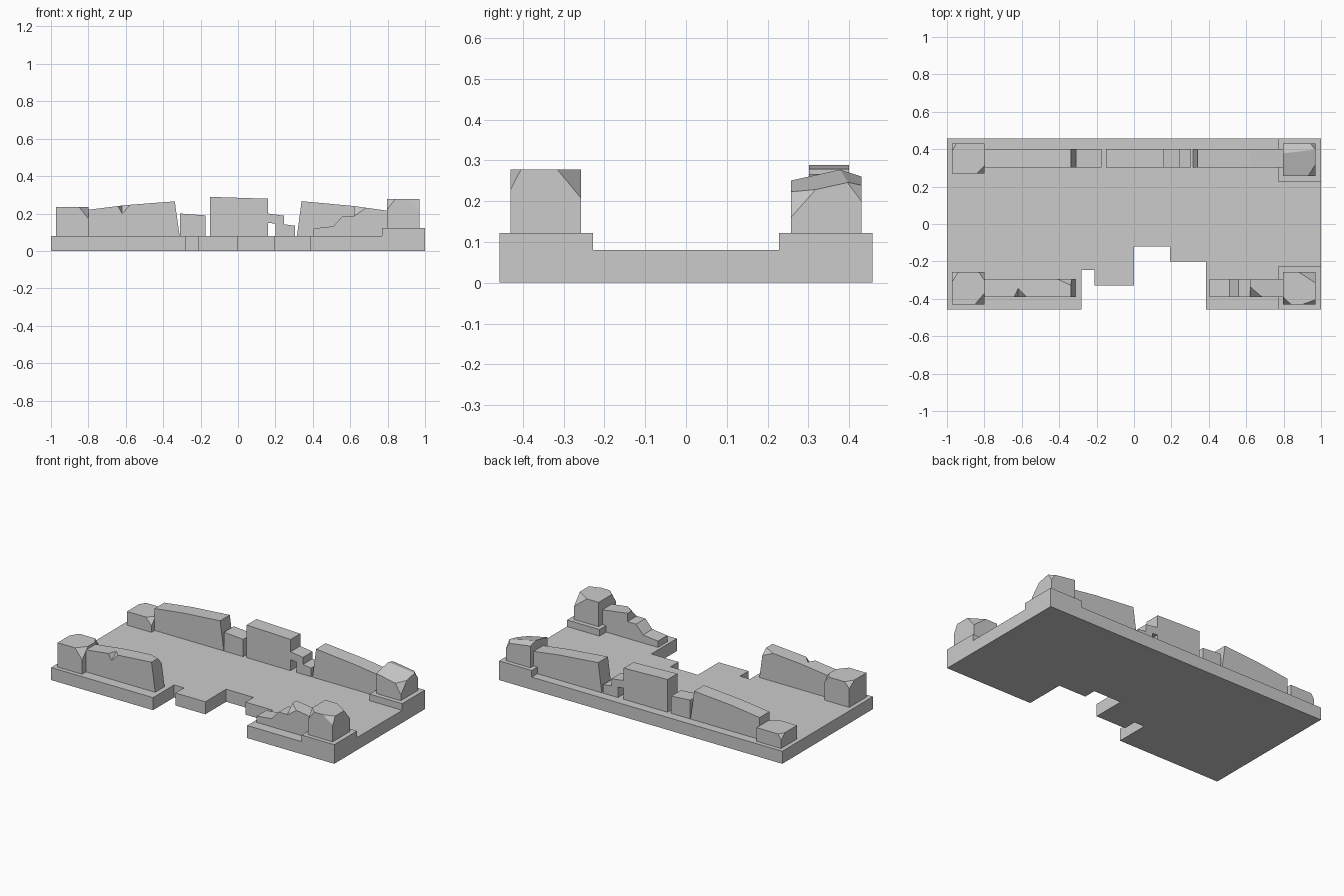
import bpy, bmesh
from mathutils import Vector

if "Cube" in bpy.data.objects:
    bpy.data.objects.remove(bpy.data.objects["Cube"])


def make(name, pts, vec, cuts=()):
    """Extrude a planar outline along vec, then slice off corners by 3-point planes."""
    bm = bmesh.new()
    face = bm.faces.new([bm.verts.new(p) for p in pts])
    ext = bmesh.ops.extrude_face_region(bm, geom=[face])
    moved = [v for v in ext["geom"] if isinstance(v, bmesh.types.BMVert)]
    bmesh.ops.translate(bm, verts=moved, vec=vec)
    centre = sum((v.co for v in bm.verts), Vector()) / len(bm.verts)
    for p, q, r in cuts:
        p, q, r = Vector(p), Vector(q), Vector(r)
        no = (q - p).cross(r - p).normalized()
        if no.dot(centre - p) > 0:
            no = -no
        geom = bm.verts[:] + bm.edges[:] + bm.faces[:]
        bmesh.ops.bisect_plane(bm, geom=geom, plane_co=p, plane_no=no, clear_outer=True)
        rim = [e for e in bm.edges if e.is_boundary]
        if rim:
            bmesh.ops.holes_fill(bm, edges=rim, sides=0)
    bmesh.ops.recalc_face_normals(bm, faces=bm.faces[:])
    mesh = bpy.data.meshes.new(name)
    bm.to_mesh(mesh)
    bm.free()
    obj = bpy.data.objects.new(name, mesh)
    bpy.context.collection.objects.link(obj)
    return obj


def box(name, x0, x1, y0, y1, z0, z1, cuts=()):
    pts = [(x0, y0, z0), (x1, y0, z0), (x1, y1, z0), (x0, y1, z0)]
    return make(name, pts, (0, 0, z1 - z0), cuts)


def wall(name, profile, y0, y1, cuts=()):
    return make(name, [(x, y0, z) for x, z in profile], (0, y1 - y0, 0), cuts)


# Floor slab with the broken front edge
W, F = 0.457, 0.08
outline = [(-1, W), (-1, -W), (-0.28, -W), (-0.28, -0.245), (-0.21, -0.245),
           (-0.21, -0.33), (0, -0.33), (0, -0.12), (0.193, -0.12),
           (0.193, -0.2), (0.385, -0.2), (0.385, -W), (1, -W), (1, W)]
make("floor_slab", [(x, y, 0) for x, y in outline], (0, 0, F))

# Raised pads under the right-hand posts
for side, s in (("front", -1), ("back", 1)):
    y0, y1 = sorted((s * 0.228, s * W))
    box(side + "_right_pad", 0.77, 1, y0, y1, 0, 0.122)

# Corner posts with chipped tops
box("front_left_post", -0.973, -0.8, -0.43, -0.257, F, 0.235, [
    ((-0.85, -0.43, 0.235), (-0.8, -0.37, 0.235), (-0.8, -0.43, 0.172)),
    ((-0.973, -0.31, 0.235), (-0.94, -0.257, 0.235), (-0.973, -0.257, 0.2)),
    ((-0.83, -0.257, 0.235), (-0.8, -0.3, 0.235), (-0.8, -0.257, 0.2))])
box("back_left_post", -0.973, -0.8, 0.27, 0.43, F, 0.167, [
    ((-0.973, 0.39, 0.167), (-0.95, 0.43, 0.167), (-0.973, 0.43, 0.135)),
    ((-0.84, 0.27, 0.167), (-0.8, 0.31, 0.167), (-0.8, 0.27, 0.12))])
box("front_right_post", 0.797, 0.97, -0.43, -0.257, 0.1, 0.277, [
    ((0.84, -0.43, 0.277), (0.797, -0.39, 0.277), (0.797, -0.43, 0.22)),
    ((0.9, -0.43, 0.277), (0.97, -0.405, 0.277), (0.97, -0.43, 0.228)),
    ((0.88, -0.257, 0.277), (0.97, -0.315, 0.277), (0.97, -0.257, 0.207))])
box("back_right_post", 0.797, 0.97, 0.257, 0.43, 0.1, 0.277, [
    ((0.8, 0.257, 0.25), (0.8, 0.375, 0.276), (0.97, 0.257, 0.215)),
    ((0.8, 0.43, 0.26), (0.8, 0.38, 0.276), (0.97, 0.4, 0.245)),
    ((0.97, 0.257, 0.16), (0.97, 0.315, 0.225), (0.93, 0.257, 0.225)),
    ((0.97, 0.43, 0.2), (0.97, 0.4, 0.24), (0.94, 0.43, 0.245))])

# Back wall: tall pieces and broken low blocks
B0, B1 = 0.302, 0.4
left_profile = [(-0.8, F), (-0.312, F), (-0.338, 0.265), (-0.6, 0.245), (-0.8, 0.22)]
wall("back_wall_left", left_profile, B0, B1)
wall("back_wall_low_block", [(-0.31, F), (-0.175, F), (-0.175, 0.19), (-0.31, 0.2)], B0, B1)
wall("back_wall_middle", [(-0.15, F), (0.16, F), (0.16, 0.279), (-0.15, 0.289)], B0, B1)
wall("back_wall_upper_step", [(0.16, 0.15), (0.247, 0.142), (0.247, 0.188), (0.16, 0.2)], B0, B1)
wall("back_wall_lower_step", [(0.2, F), (0.305, F), (0.305, 0.135), (0.2, 0.148)], B0, B1)
wall("back_wall_right", [(0.315, F), (0.8, F), (0.8, 0.215), (0.62, 0.24), (0.34, 0.266)], B0, B1)

# Front wall left, with rounded inner end and a small notch
A0, A1 = -0.39, -0.295
front_left = wall("front_wall_left", left_profile, A0, A1, [
    ((-0.41, A1, 0.26), (-0.33, -0.33, 0.265), (-0.33, A1, 0.225))])
notch = make("notch_cutter", [(-0.655, -0.4, 0.255), (-0.56, -0.4, 0.255),
                              (-0.62, -0.4, 0.19)], (0, 0.055, 0))
for v in notch.data.vertices:
    if v.co.y > -0.36:
        v.co = (-0.62 + (v.co.x + 0.62) * 0.1, v.co.y, 0.25 + (v.co.z - 0.25) * 0.2)
notch.hide_render = True
notch.hide_viewport = True
mod = front_left.modifiers.new("notch", "BOOLEAN")
mod.operation = "DIFFERENCE"
mod.solver = "EXACT"
mod.object = notch

# Front wall right, stepping down to the gap
wall("front_wall_steps", [(0.405, F), (0.62, F), (0.62, 0.187), (0.56, 0.187),
                          (0.51, 0.132), (0.405, 0.12)], A0, A1)
wall("front_wall_right", [(0.62, F), (0.8, F), (0.8, 0.215), (0.62, 0.24)], A0, A1, [
    ((0.62, A0, 0.185), (0.685, A0, 0.231), (0.62, -0.335, 0.24))])
